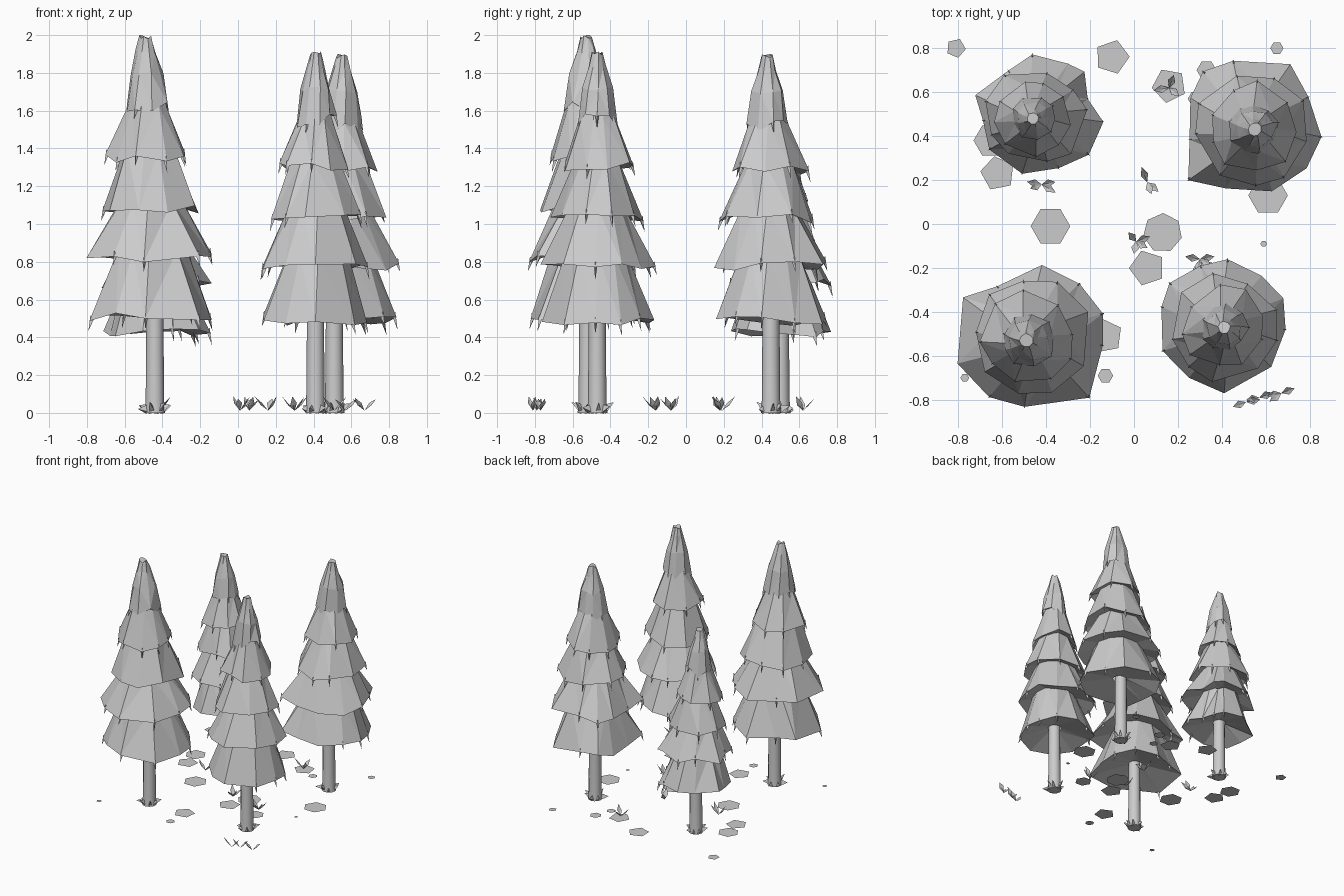
import bpy, bmesh, math, random
from mathutils import Vector

if "Cube" in bpy.data.objects:
    bpy.data.objects.remove(bpy.data.objects["Cube"])
rng = random.Random(7)
UP = Vector((0, 0, 1))

grey = bpy.data.materials.new("plain_grey")
grey.use_nodes = True
grey.diffuse_color = (0.6, 0.6, 0.6, 1)
grey.node_tree.nodes["Principled BSDF"].inputs["Base Color"].default_value = (0.6, 0.6, 0.6, 1)


def finish(bm, name, solid=True):
    if solid:
        bmesh.ops.recalc_face_normals(bm, faces=bm.faces)
    mesh = bpy.data.meshes.new(name)
    bm.to_mesh(mesh)
    bm.free()
    mesh.materials.append(grey)
    obj = bpy.data.objects.new(name, mesh)
    bpy.context.collection.objects.link(obj)
    return obj


def polar(angle, radius, z):
    return Vector((radius * math.cos(angle), radius * math.sin(angle), z))


def bridge(bm, low, high, smooth=False):
    for i in range(len(low)):
        j = (i + 1) % len(low)
        bm.faces.new((low[i], low[j], high[j], high[i])).smooth = smooth


def spike(bm, points, tip):
    # Small pyramid from a triangular root to a sharp tip
    base = [bm.verts.new(p) for p in points]
    end = bm.verts.new(tip)
    bm.faces.new(base)
    for i in range(3):
        bm.faces.new((base[i], base[(i + 1) % 3], end))


def random_corners(sides=9):
    # Uneven corners for the upper tiers: (angle, relative reach)
    turn = rng.uniform(0, math.tau)
    return [(turn + math.tau * (i + rng.uniform(-.2, .2)) / sides, rng.uniform(.92, 1.09))
            for i in range(sides)]


def skirt(name, centre, rings, ragged, corners):
    # Ragged tier: underside ring, rim, then rings up to the cap
    bm = bmesh.new()
    rim_z = rings[0][0]
    loops = [[bm.verts.new(centre(rim_z) + polar(a, .05, rim_z + .065)) for a, reach in corners]]
    rim_points = []
    for k, (z, r) in enumerate(rings):
        loop = []
        for a, reach in corners:
            if k == 0:
                p = centre(z) + polar(a, r * reach, z + rng.uniform(-ragged, ragged))
                rim_points.append(p)
            else:
                p = centre(z) + polar(a + .08 * k, r * rng.uniform(.93, 1.07),
                                      z + rng.uniform(-.015, .01))
            loop.append(bm.verts.new(p))
        loops.append(loop)
    for low, high in zip(loops, loops[1:]):
        bridge(bm, low, high)
    bm.faces.new(loops[-1])
    bmesh.ops.triangulate(bm, faces=[f for f in bm.faces if len(f.verts) == 4])
    # Curled needle tips hanging from some rim corners
    for p, (a, reach) in zip(rim_points, corners):
        if rng.random() < .6:
            out, side = polar(a, 1, 0), polar(a + math.pi / 2, .01, 0)
            inner = p - out * .02 + UP * .005
            spike(bm, (inner + side, inner - side, p - out * .006 + UP * .03),
                  p + out * .006 - UP * rng.uniform(.045, .07))
    finish(bm, name)


def trunk(name, foot, height, radius):
    bm = bmesh.new()
    sides = 12
    loops = [[bm.verts.new(foot + polar(math.tau * i / sides, r, z)) for i in range(sides)]
             for z, r in ((0, radius * 1.1), (.06, radius), (height, radius * .9))]
    for low, high in zip(loops, loops[1:]):
        bridge(bm, low, high, smooth=True)
    bm.faces.new(loops[0])
    bm.faces.new(loops[-1])
    # Flared roots
    for i in range(7):
        a = math.tau * (i + rng.uniform(-.2, .2)) / 7
        root = foot + polar(a, radius * .85, 0)
        side = polar(a + math.pi / 2, .016, .005)
        spike(bm, (root + side, root - side, root + UP * .045),
              foot + polar(a, radius + rng.uniform(.025, .055), rng.uniform(.015, .06)))
    finish(bm, name)


# Tier template: rim raggedness, then (height, radius) rings for a full-size tree
LOWER_TIERS = {
    "bottom_tier": (.025, ((.51, .322), (.87, .185))),
    "lower_middle_tier": (.025, ((.82, .33), (1.13, .165))),
}
UPPER_TIERS = {
    "upper_middle_tier": (.025, ((1.08, .268), (1.4, .135))),
    "upper_tier": (.03, ((1.35, .208), (1.62, .105), (1.72, .07))),
    "crown": (.05, ((1.6, .118), (1.79, .088), (1.92, .05), (1.99, .031))),
}


def tree(label, base, apex, height, outline):
    # Outline: (degrees, reach in hundredths) of each corner of the broad tiers
    scale = height / 2
    base, apex = Vector((*base, 0)), Vector((*apex, 0))
    mean = sum(reach for degrees, reach in outline) / len(outline)
    width = mean / 33
    corners = [(math.radians(degrees), reach / mean) for degrees, reach in outline]

    def centre(z):
        return base.lerp(apex, z / height)

    trunk(label + "_trunk", base, .62 * scale, .049)
    for tiers in (LOWER_TIERS, UPPER_TIERS):
        for part, (ragged, rings) in tiers.items():
            skirt(label + "_" + part, centre, [(z * scale, r * width) for z, r in rings], ragged,
                  corners if tiers is LOWER_TIERS else random_corners())


tree("front_right_tree", (-.44, -.52), (-.49, -.53), 2.0,
     ((-162, 36), (-127, 33), (-97, 31), (-46, 37), (-5, 32),
      (20, 34), (50, 33), (83, 34), (124, 29), (149, 37)))
tree("front_left_tree", (.41, -.47), (.41, -.47), 1.92,
     ((-159, 30), (-125, 28), (-90, 30), (-40, 28), (-2, 28),
      (26, 30), (54, 29), (87, 31), (111, 30), (141, 32), (162, 30)))
tree("back_left_tree", (.51, .45), (.55, .43), 1.9,
     ((-168, 28), (-139, 37), (-111, 30), (-71, 31), (-36, 32),
      (-8, 33), (27, 30), (57, 34), (104, 31), (130, 33), (154, 30)))
tree("back_right_tree", (-.44, .5), (-.46, .48), 1.67,
     ((-175, 24), (-144, 26), (-103, 27), (-66, 26), (-36, 30), (-5, 31),
      (18, 25), (42, 30), (58, 28), (93, 28), (121, 24), (161, 29)))

# Flat ground patches: x, y, radius, sides
PATCHES = ((-.81, .8, .045, 5), (-.1, .76, .08, 5), (.65, .8, .03, 6), (.16, .63, .08, 5),
           (.33, .7, .045, 6), (.28, .57, .035, 6), (-.65, .38, .08, 6), (-.62, .23, .08, 5),
           (-.38, -.01, .09, 6), (.13, -.04, .09, 7), (.06, -.2, .083, 5), (.61, .13, .09, 6),
           (.59, -.09, .015, 6), (-.13, -.51, .08, 5), (-.13, -.69, .035, 6),
           (-.77, -.7, .02, 6), (.32, -.23, .065, 6))
for x, y, r, n in PATCHES:
    bm = bmesh.new()
    turn = 0 if n == 6 else rng.uniform(0, math.tau)
    bm.faces.new([bm.verts.new(Vector((x, y, .004)) + polar(turn + math.tau * i / n, r, 0))
                  for i in range(n)])
    finish(bm, "ground_patch", solid=False)

# Leaf sprouts: x, y, heading of each blade in degrees
SPROUTS = ((-.42, .18, (10, 170, 330, 200)), (.06, .19, (110, 290, 320)),
           (.01, -.08, (130, 20, 260, 330)), (.16, .62, (70, 190, 320)),
           (.3, -.16, (10, 170, 260, 330)), (.51, -.81, (10, 200)),
           (.57, -.79, (20, 190)), (.67, -.77, (20, 190, 215)))
for x, y, headings in SPROUTS:
    bm = bmesh.new()
    for degrees in headings:
        a = math.radians(degrees)
        root = Vector((x, y, .012))
        reach = rng.uniform(.055, .075)
        side = polar(a + math.pi / 2, .018, .006)
        middle = root + polar(a, reach * .5, .035)
        tip = bm.verts.new(root + polar(a, reach, rng.uniform(.06, .078)))
        start = bm.verts.new(root)
        keel = bm.verts.new(middle - UP * .008)
        left, right = bm.verts.new(middle + side), bm.verts.new(middle - side)
        for half in ((start, keel, left), (keel, tip, left), (start, right, keel), (keel, right, tip)):
            bm.faces.new(half)
    finish(bm, "leaf_sprout", solid=False)
